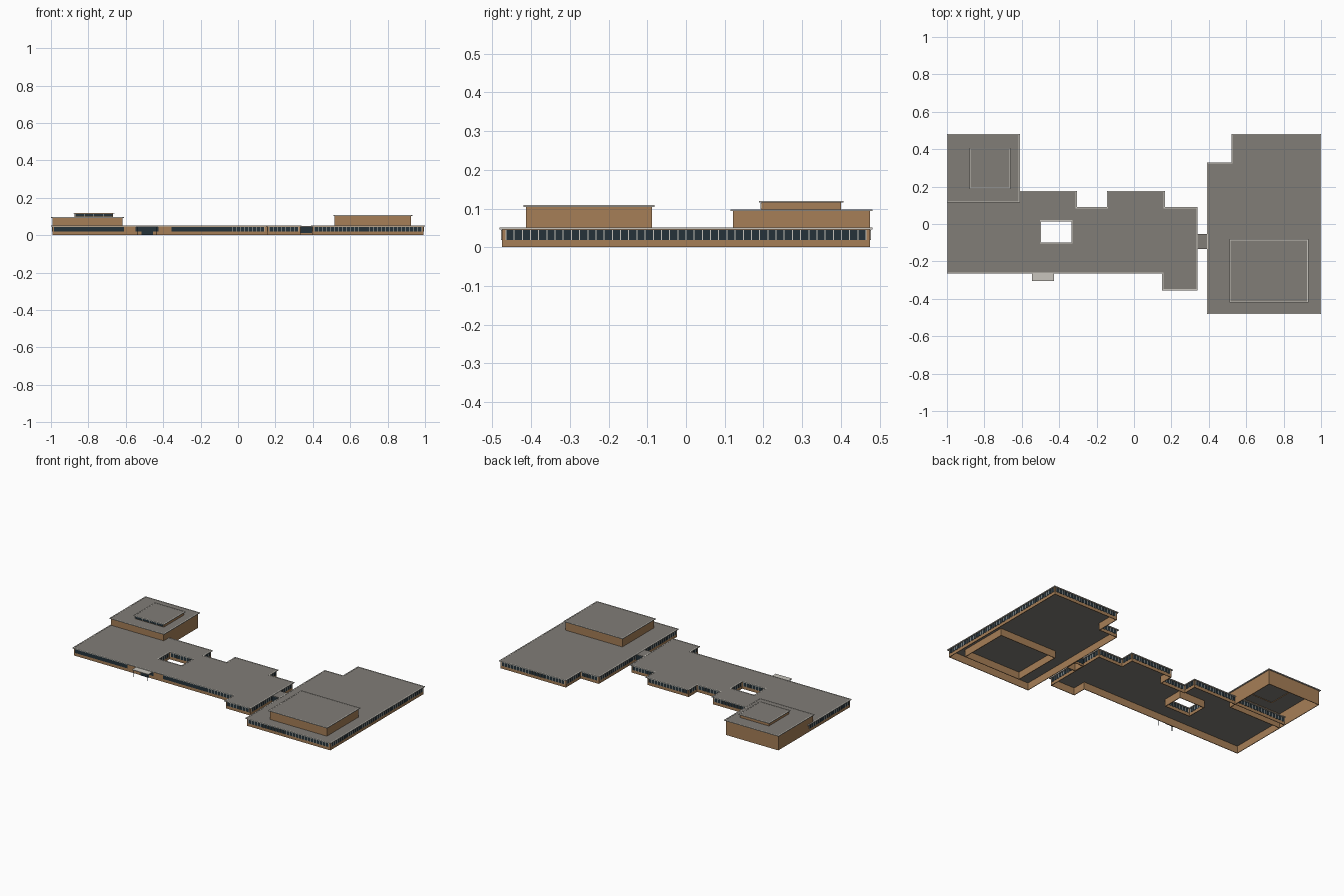
import bpy, bmesh
from mathutils import Vector

cube = bpy.data.objects.get("Cube")
if cube:
    bpy.data.objects.remove(cube, do_unlink=True)


def material(name, rgb):
    m = bpy.data.materials.new(name)
    m.use_nodes = True
    m.diffuse_color = (*rgb, 1)
    m.node_tree.nodes["Principled BSDF"].inputs["Base Color"].default_value = (*rgb, 1)
    return m


BRICK = material("tan brick", (0.38, 0.21, 0.095))
ROOF = material("grey roofing", (0.22, 0.205, 0.185))
GLASS = material("dark glass", (0.018, 0.032, 0.042))
TRIM = material("pale trim", (0.58, 0.56, 0.51))
OVERHANG, THICK, MULLION_GAP = 0.007, 0.004, 0.0213


def finish(bm, name, mat):
    bmesh.ops.recalc_face_normals(bm, faces=bm.faces)
    mesh = bpy.data.meshes.new(name)
    bm.to_mesh(mesh)
    bm.free()
    mesh.materials.append(mat)
    bpy.context.collection.objects.link(bpy.data.objects.new(name, mesh))


def inset(loop, d):
    """Move each edge of a loop towards its left side."""
    pts = [Vector(p) for p in loop]
    out = []
    for i, p in enumerate(pts):
        a = (p - pts[i - 1]).normalized()
        b = (pts[(i + 1) % len(pts)] - p).normalized()
        n1, n2 = Vector((-a.y, a.x)), Vector((-b.y, b.x))
        out.append(p + (n1 + n2) * d / (1 + n1.dot(n2)))
    return out


def slab(name, loops, z0, z1, mat):
    """Flat plate bounded by an outline and optional holes."""
    bm = bmesh.new()
    edges = []
    for loop in loops:
        vs = [bm.verts.new((p[0], p[1], z0)) for p in loop]
        edges += [bm.edges.new((v, vs[i - 1])) for i, v in enumerate(vs)]
    bmesh.ops.triangle_fill(bm, use_beauty=True, edges=edges, normal=(0, 0, 1))
    ext = bmesh.ops.extrude_face_region(bm, geom=bm.faces[:], use_keep_orig=True)
    top = [g for g in ext["geom"] if isinstance(g, bmesh.types.BMVert)]
    bmesh.ops.translate(bm, verts=top, vec=(0, 0, z1 - z0))
    finish(bm, name, mat)


def rect(x0, y0, x1, y1):
    return [(x0, y0), (x1, y0), (x1, y1), (x0, y1)]


def plate(bm, p, q, s0, s1, z0, z1, depth):
    """Box standing proud of the wall line p-q, between distances s0 and s1."""
    d = (q - p).normalized()
    n = Vector((d.y, -d.x))
    vs = []
    for z in (z0, z1):
        for s, o in ((s0, -0.001), (s1, -0.001), (s1, depth), (s0, depth)):
            c = p + d * s + n * o
            vs.append(bm.verts.new((c.x, c.y, z)))
    for f in ((0, 1, 2, 3), (4, 5, 6, 7), (0, 1, 5, 4), (1, 2, 6, 5), (2, 3, 7, 6), (3, 0, 4, 7)):
        bm.faces.new([vs[i] for i in f])


def glaze(glass, bars, p, q, s0, s1, z0, z1, gap):
    plate(glass, p, q, s0, s1, z0, z1, 0.001)
    if gap:
        count = max(1, round((s1 - s0) / gap))
        for i in range(count + 1):
            s = s0 + (s1 - s0) * i / count
            plate(bars, p, q, s - 0.0013, s + 0.0013, z0, z1, 0.0025)


def block(name, loops, top, base=0.0, windows=False, special=None):
    """Walls, roof deck and roof trim; optional window bands on every wall."""
    walls = [inset(l, OVERHANG) for l in loops]
    for i, (outer, wall) in enumerate(zip(loops, walls)):
        tag = name if i == 0 else name + "_courtyard"
        slab(tag + "_walls", [wall, inset(wall, THICK)], base, top - 0.004, BRICK)
        slab(tag + "_roof_trim", [outer, inset(outer, 0.0065)], top - 0.004, top + 0.001, TRIM)
    slab(name + "_roof", [inset(l, 0.006) for l in loops], top - 0.004, top, ROOF)
    if not windows:
        return
    glass, bars = bmesh.new(), bmesh.new()
    for k, wall in enumerate(walls):
        for i, p in enumerate(wall):
            q = wall[(i + 1) % len(wall)]
            length = (q - p).length
            spans = [(0.01, length - 0.01, MULLION_GAP)]
            if k == 0 and i == 0 and special:
                spans = [(a - p.x, b - p.x, g) for a, b, g in special]
            for s0, s1, gap in spans:
                glaze(glass, bars, p, q, s0, s1, 0.019, 0.0445, gap)
    finish(glass, name + "_windows", GLASS)
    finish(bars, name + "_mullions", TRIM)


# Long low wing with an open courtyard
main_outline = [(-1, -0.265), (0.15, -0.265), (0.15, -0.355), (0.34, -0.355),
                (0.34, 0.09), (0.165, 0.09), (0.165, 0.177), (-0.145, 0.177),
                (-0.145, 0.09), (-0.305, 0.09), (-0.305, 0.177), (-1, 0.177)]
courtyard = rect(-0.497, -0.098, -0.335, 0.014)[::-1]
front_spans = [(-0.985, -0.61, 0), (-0.548, -0.425, 0), (-0.355, -0.03, 0),
               (-0.03, 0.14, MULLION_GAP)]
block("main_wing", [main_outline, courtyard], 0.05, windows=True, special=front_spans)

# Broad end wing
end_outline = [(0.39, -0.482), (1, -0.482), (1, 0.482), (0.52, 0.482),
               (0.52, 0.33), (0.39, 0.33)]
block("end_wing", [end_outline], 0.05, windows=True)

# Raised halls
block("large_hall", [rect(0.51, -0.42, 0.932, -0.081)], 0.108)
block("corner_hall", [rect(-1, 0.115, -0.61, 0.482)], 0.097)
block("rooftop_room", [rect(-0.88, 0.188, -0.66, 0.407)], 0.119, base=0.09)

# Clerestory on the rooftop room
glass, bars = bmesh.new(), bmesh.new()
glaze(glass, bars, Vector((-0.873, 0.195)), Vector((-0.667, 0.195)),
      0.004, 0.202, 0.099, 0.114, 0.05)
finish(glass, "rooftop_room_windows", GLASS)
finish(bars, "rooftop_room_mullions", TRIM)

# Glazed link between the wings
link = rect(0.33, -0.134, 0.4, -0.053)
link_wall = inset(link, 0.003)
slab("link_walls", [link_wall, inset(link_wall, THICK)], 0, 0.045, BRICK)
slab("link_roof", [link], 0.045, 0.049, ROOF)
glass = bmesh.new()
for i in (0, 2):
    plate(glass, link_wall[i], link_wall[i + 1], 0.002, 0.062, 0.012, 0.0445, 0.001)
finish(glass, "link_windows", GLASS)

# Entrance doors, canopy and posts
door = bmesh.new()
plate(door, Vector((-0.515, -0.258)), Vector((-0.455, -0.258)), 0, 0.06, 0, 0.044, 0.003)
finish(door, "entrance_doors", GLASS)
slab("entrance_canopy", [rect(-0.545, -0.305, -0.428, -0.259)], 0.043, 0.047, TRIM)
for side, x in (("right", -0.54), ("left", -0.436)):
    slab(side + "_canopy_post", [rect(x, -0.302, x + 0.003, -0.299)], 0, 0.043, GLASS)
